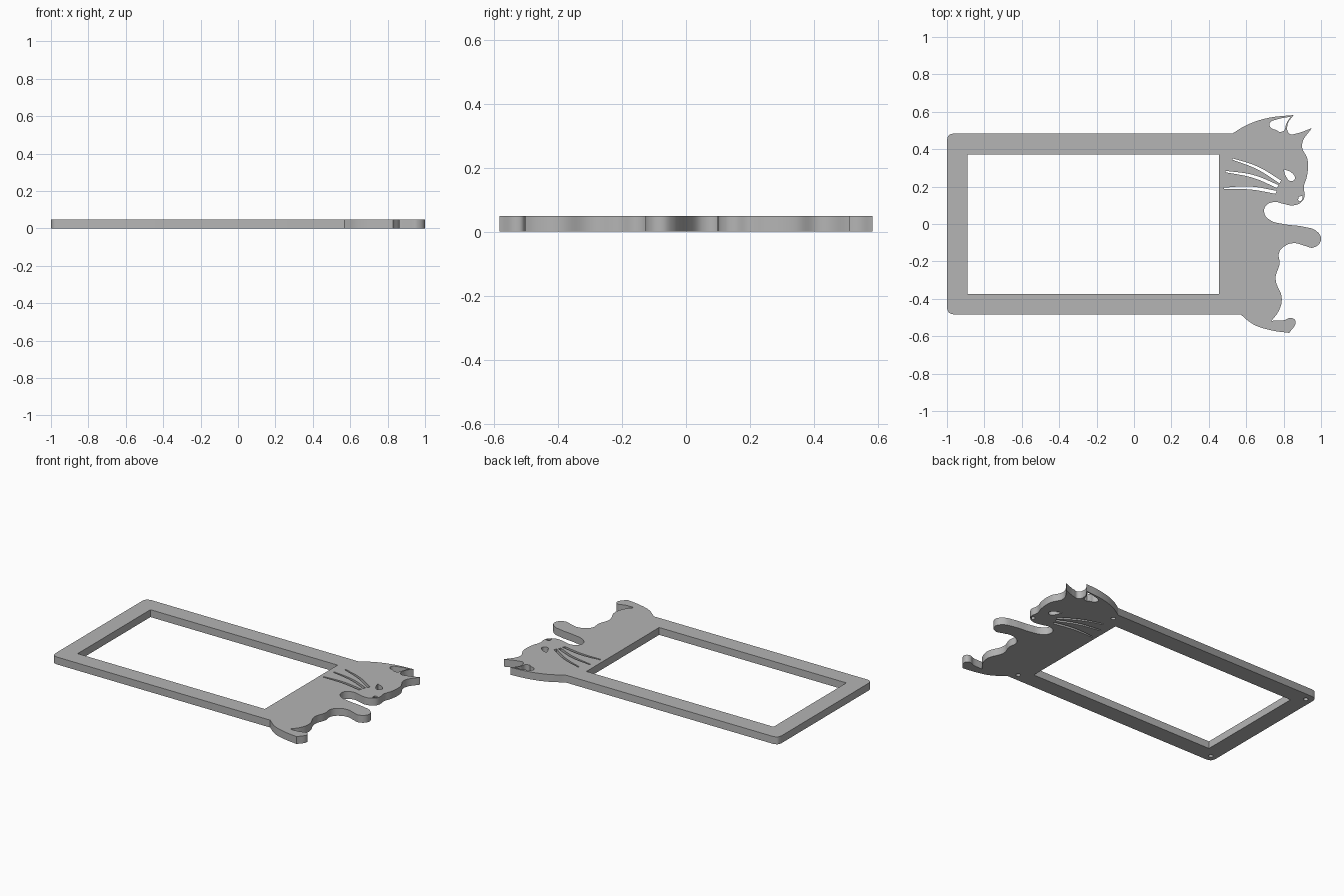
import bpy
import bmesh

THICK = 0.048

cube = bpy.data.objects.get("Cube")
if cube:
    bpy.data.objects.remove(cube, do_unlink=True)

grey = bpy.data.materials.new("plain grey")
grey.use_nodes = True
colour = (0.46, 0.46, 0.46, 1)
grey.diffuse_color = colour
grey.node_tree.nodes["Principled BSDF"].inputs["Base Color"].default_value = colour


def add_loop(curve, points, corners=()):
    """Closed smooth loop; the points whose index is in corners stay sharp."""
    spline = curve.splines.new("BEZIER")
    spline.bezier_points.add(len(points) - 1)
    spline.use_cyclic_u = True
    spline.resolution_u = 8
    for i, (point, (x, y)) in enumerate(zip(spline.bezier_points, points)):
        point.co = (x, y, 0)
        kind = "VECTOR" if i in corners else "AUTO"
        point.handle_left_type = point.handle_right_type = kind


def rectangle(left, right, low, high):
    return [(left, low), (right, low), (right, high), (left, high)]


# Runs of the cat silhouette; each run starts and ends on a sharp corner
back_of_head = [(.527, .487), (.61, .535), (.72, .57), (.853, .585)]
between_ears = [(.82, .53), (.832, .485), (.87, .487), (.95, .515)]
face = [(.898, .425), (.928, .345), (.925, .26), (.908, .2), (.912, .15),
        (.895, .12), (.85, .102), (.80, .11), (.75, .12), (.705, .1),
        (.697, .06), (.73, .022), (.80, .002)]
paw = [(.91, -.013), (.975, -.035), (1, -.08), (.96, -.123), (.91, -.113),
       (.86, -.1), (.81, -.113), (.776, -.15), (.778, -.21)]
belly = [(.757, -.29), (.79, -.395), (.775, -.46), (.735, -.515)]
foot = [(.80, -.512), (.842, -.5), (.863, -.517), (.83, -.58)]
rump = [(.73, -.565), (.64, -.535), (.57, -.481)]

silhouette = []
corners = []
for run in (back_of_head, between_ears, face, paw, belly, foot, rump):
    silhouette += run
    if run is not face and run is not paw:
        corners.append(len(silhouette) - 1)
corners.append(0)

# Rounded outer corners of the frame
r = 0.035
for sx, sy, y in ((1, -1, -.481), (-1, 1, .487)):
    a = (-1 + r, y)
    m = (-1 + r * .29, y - sy * r * .29)
    b = (-1, y - sy * r)
    first = len(silhouette)
    silhouette += [a, m, b] if sy < 0 else [b, m, a]
    corners += [first, first + 2]

curve = bpy.data.curves.new("plate outline", "CURVE")
curve.dimensions = "2D"
curve.fill_mode = "BOTH"
curve.extrude = THICK / 2
add_loop(curve, silhouette, corners)

# Window opening
add_loop(curve, rectangle(-.89, .455, -.372, .375), range(4))

# Whisker slots: a start, a middle and an end, widening towards the face
for (x0, y0), (x1, y1), (x2, y2) in (
        ((.527, .35), (.66, .302), (.786, .228)),
        ((.49, .283), (.64, .256), (.772, .203)),
        ((.48, .193), (.62, .195), (.764, .172))):
    w = 0.008
    add_loop(curve, [(x0, y0 + w / 2), (x1, y1 + w), (x2, y2 + w),
                     (x2 - w, y2 - w), (x1, y1 - w), (x0, y0 - w / 2)],
             (0, 2, 3, 5))

# Eye, nose and inner ear cut-outs
add_loop(curve, [(.80, .295), (.845, .275), (.86, .245), (.838, .232), (.812, .258)], (0,))
add_loop(curve, [(.88, .15), (.902, .152), (.898, .133), (.882, .125)], (0, 1))
add_loop(curve, [(.838, .576), (.815, .54), (.80, .5), (.775, .495), (.76, .505),
                 (.735, .515), (.725, .54), (.77, .563)], (0, 3))

# Turn the outline into one solid mesh
outline = bpy.data.objects.new("outline_helper", curve)
bpy.context.collection.objects.link(outline)
bpy.context.view_layer.update()
graph = bpy.context.evaluated_depsgraph_get()
mesh = bpy.data.meshes.new_from_object(outline.evaluated_get(graph))
bpy.data.objects.remove(outline, do_unlink=True)

bm = bmesh.new()
bm.from_mesh(mesh)
bmesh.ops.remove_doubles(bm, verts=bm.verts, dist=0.0002)
bmesh.ops.translate(bm, verts=bm.verts, vec=(0, -.0025, THICK / 2))
bmesh.ops.recalc_face_normals(bm, faces=bm.faces)
bm.to_mesh(mesh)
bm.free()
mesh.materials.clear()
mesh.materials.append(grey)
plate = bpy.data.objects.new("cat_frame_plate", mesh)
bpy.context.collection.objects.link(plate)

# Blind screw holes in the underside
holes = bmesh.new()
for x in (-.955, .525):
    for y in (-.435, .435):
        made = bmesh.ops.create_cone(holes, cap_ends=True, segments=16,
                                     radius1=.014, radius2=.014, depth=.06)
        bmesh.ops.translate(holes, verts=made["verts"], vec=(x, y, 0))
hole_mesh = bpy.data.meshes.new("screw_holes")
holes.to_mesh(hole_mesh)
holes.free()
hole_mesh.materials.append(grey)
cutter = bpy.data.objects.new("screw_hole_cutter", hole_mesh)
bpy.context.collection.objects.link(cutter)
cutter.hide_render = True
cutter.hide_viewport = True

cut = plate.modifiers.new("screw holes", "BOOLEAN")
cut.operation = "DIFFERENCE"
cut.solver = "EXACT"
cut.object = cutter

# Apply the cut and smooth the curved walls
bpy.ops.object.select_all(action="DESELECT")
plate.select_set(True)
bpy.context.view_layer.objects.active = plate
bpy.ops.object.modifier_apply(modifier=cut.name)
bpy.data.objects.remove(cutter, do_unlink=True)
bpy.ops.object.shade_smooth_by_angle(angle=0.6)
